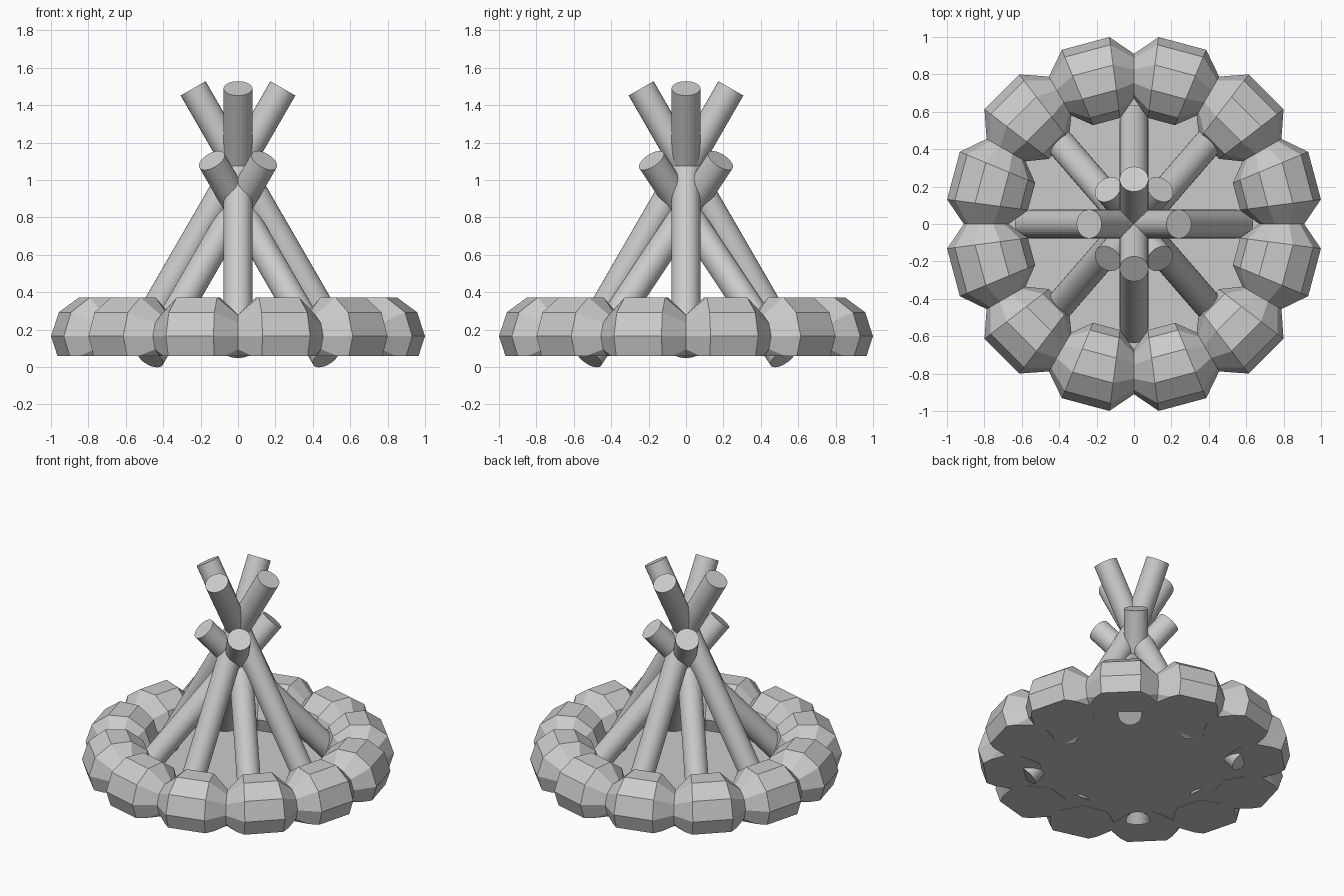
import bpy, bmesh, math
from mathutils import Vector, Matrix

cube = bpy.data.objects.get("Cube")
if cube:
    bpy.data.objects.remove(cube, do_unlink=True)

# One plain grey for everything
grey = bpy.data.materials.new("plain grey")
grey.use_nodes = True
grey.diffuse_color = (0.6, 0.6, 0.6, 1)
grey.node_tree.nodes["Principled BSDF"].inputs["Base Color"].default_value = grey.diffuse_color

FLOOR = 0.06


def finish(name, bm):
    bmesh.ops.recalc_face_normals(bm, faces=bm.faces)
    mesh = bpy.data.meshes.new(name)
    bm.to_mesh(mesh)
    bm.free()
    mesh.materials.append(grey)
    obj = bpy.data.objects.new(name, mesh)
    bpy.context.collection.objects.link(obj)
    return obj


def log(name, top, direction, length, radius=0.077):
    d = Vector(direction).normalized()
    centre = Vector(top) - d * length / 2
    turn = d.to_track_quat('Z', 'Y').to_matrix().to_4x4()
    bm = bmesh.new()
    bmesh.ops.create_cone(bm, cap_ends=True, segments=32, radius1=radius, radius2=radius,
                          depth=length, matrix=Matrix.Translation(centre) @ turn)
    finish(name, bm)


def stone(name, angle, ring=0.79, sides=10):
    # Faceted lump: wide sections in the middle, narrow ones at both ends
    bm = bmesh.new()
    sections = []
    for offset, size in ((-15, 0.12), (-7.5, 0.218), (7.5, 0.218), (15, 0.12)):
        a = math.radians(angle + offset)
        loop = []
        for i in range(sides):
            t = math.tau * i / sides
            r = ring + size * math.cos(t)
            loop.append(bm.verts.new((r * math.cos(a), r * math.sin(a),
                                      0.165 + size * math.sin(t))))
        sections.append(loop)
    for p, q in zip(sections, sections[1:]):
        for i in range(sides):
            j = (i + 1) % sides
            bm.faces.new((p[i], p[j], q[j], q[i]))
    bm.faces.new(sections[0])
    bm.faces.new(sections[-1])
    # Flat underside
    bmesh.ops.bisect_plane(bm, geom=bm.verts[:] + bm.edges[:] + bm.faces[:],
                           plane_co=(0, 0, FLOOR), plane_no=(0, 0, 1), clear_inner=True)
    bmesh.ops.holes_fill(bm, edges=[e for e in bm.edges if e.is_boundary], sides=0)
    finish(name, bm)


# Ring of stones
for k in range(12):
    stone(f"stone_{k + 1}", 15 + 30 * k)

# Ground disc inside the ring
bm = bmesh.new()
bmesh.ops.create_cone(bm, cap_ends=True, segments=48, radius1=0.79, radius2=0.79, depth=0.012,
                      matrix=Matrix.Translation((0, 0, FLOOR + 0.008)))
finish("ground_disc", bm)

# Long logs leaning along the axes
for label, x, y in (("left", 1, 0), ("right", -1, 0), ("back", 0, 1), ("front", 0, -1)):
    log(f"long_log_{label}", (0.24 * x, 0.24 * y, 1.49), (0.5 * x, 0.5 * y, 0.866), 1.62)

# Short logs leaning along the diagonals
for sx, side in ((1, "left"), (-1, "right")):
    for sy, end in ((1, "back"), (-1, "front")):
        log(f"short_log_{end}_{side}", (0.14 * sx, 0.185 * sy, 1.105),
            (0.433 * sx, 0.5 * sy, 0.75), 1.407)
